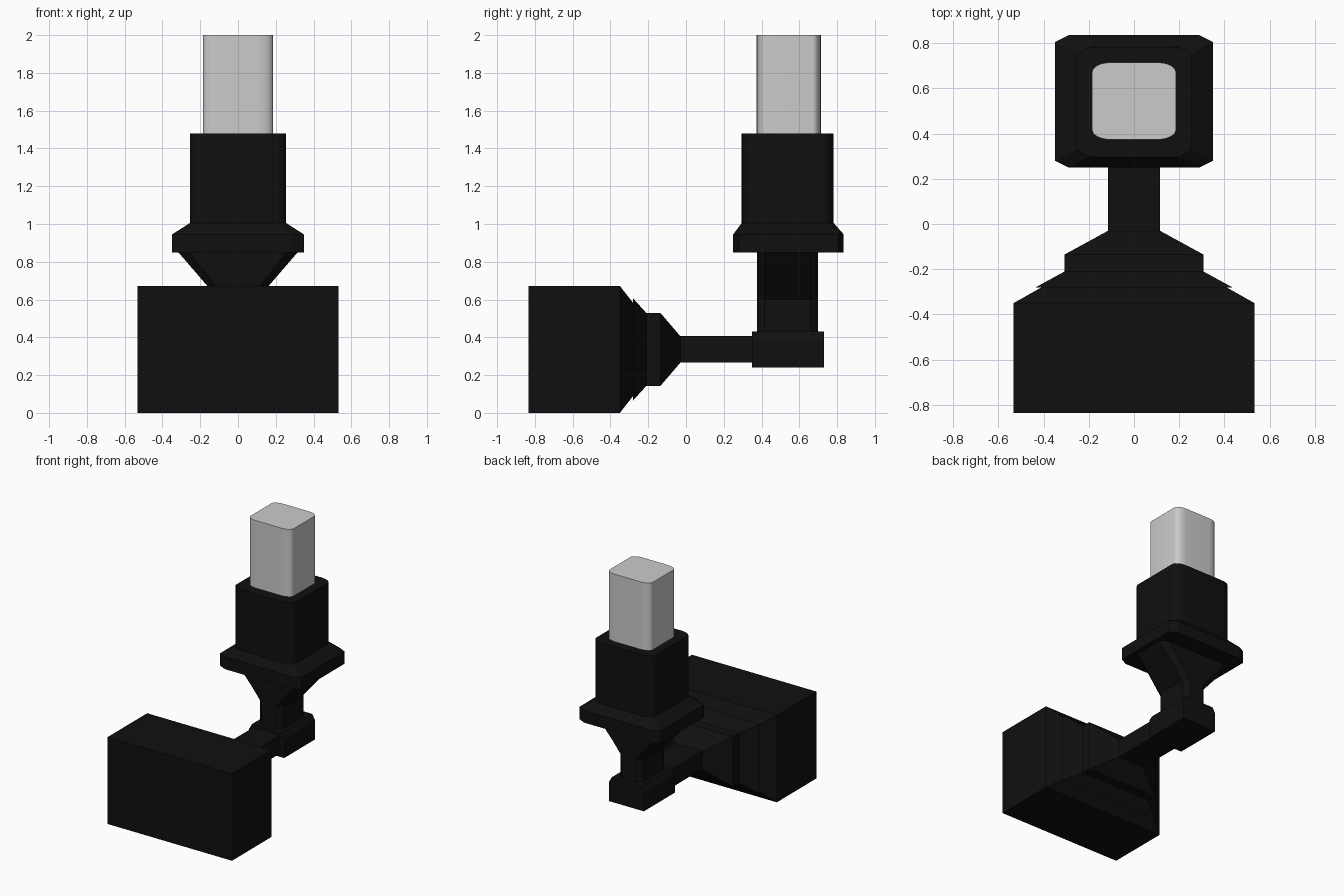
import bpy, bmesh
from math import sin, cos, pi, radians

if "Cube" in bpy.data.objects:
    bpy.data.objects.remove(bpy.data.objects["Cube"])

black = bpy.data.materials.new("black_plastic")
black.diffuse_color = (0.005, 0.005, 0.005, 1)
black.use_nodes = True
black.node_tree.nodes["Principled BSDF"].inputs["Base Color"].default_value = black.diffuse_color


def loft(name, rings, mat=black, smooth=False):
    """Skin equal-length rings of points and cap both ends."""
    bm = bmesh.new()
    vs = [[bm.verts.new(p) for p in r] for r in rings]
    n = len(vs[0])
    for a, b in zip(vs, vs[1:]):
        for i in range(n):
            j = (i + 1) % n
            bm.faces.new((a[i], a[j], b[j], b[i]))
    bm.faces.new(vs[0])
    bm.faces.new(vs[-1])
    bmesh.ops.recalc_face_normals(bm, faces=bm.faces)
    me = bpy.data.meshes.new(name)
    bm.to_mesh(me)
    bm.free()
    ob = bpy.data.objects.new(name, me)
    bpy.context.collection.objects.link(ob)
    if mat:
        me.materials.append(mat)
    if smooth:
        bpy.ops.object.select_all(action='DESELECT')
        ob.select_set(True)
        bpy.context.view_layer.objects.active = ob
        bpy.ops.object.shade_smooth_by_angle(angle=radians(40))
    return ob


def slab(y, hx, hz, zc=0.336):
    """Rectangle across the y axis."""
    return [(sx * hx, y, zc + sz * hz) for sx, sz in ((-1, -1), (1, -1), (1, 1), (-1, 1))]


def plan(z, hx, y0, y1, cx, cy, seg=1):
    """Horizontal rectangle with cut (seg=1) or rounded corners."""
    yc, hy = (y0 + y1) / 2, (y1 - y0) / 2
    pts = []
    for q, (sx, sy) in enumerate(((1, 1), (-1, 1), (-1, -1), (1, -1))):
        for k in range(seg + 1):
            a = (q + k / seg) * pi / 2
            pts.append((sx * (hx - cx) + cx * cos(a), yc + sy * (hy - cy) + cy * sin(a), z))
    return pts


# Front housing with tapered back
loft("housing", [slab(-0.835, 0.533, 0.336), slab(-0.35, 0.533, 0.336), slab(-0.275, 0.40, 0.24)])

# Stepped collar behind the housing, narrowing to the arm
loft("collar", [slab(-0.28, 0.435, 0.27), slab(-0.21, 0.307, 0.193),
                slab(-0.135, 0.307, 0.193), slab(-0.03, 0.115, 0.07)])
loft("arm", [slab(-0.03, 0.115, 0.07), slab(0.36, 0.115, 0.07)])

# Foot block under the post, top side edges cut
profile = [(-0.15, 0.24), (0.15, 0.24), (0.15, 0.385), (0.125, 0.43), (-0.125, 0.43), (-0.15, 0.385)]
loft("foot_block", [[(x, y, z) for x, z in profile] for y in (0.35, 0.73)])

# Post flaring sideways into the flange
loft("post", [plan(0.42, 0.10, 0.375, 0.70, 0.04, 0.04), plan(0.60, 0.10, 0.375, 0.70, 0.04, 0.04),
              plan(0.855, 0.32, 0.375, 0.70, 0.06, 0.04)])

# Flange with sloped shoulder
loft("flange", [plan(0.85, 0.349, 0.25, 0.835, 0.06, 0.03), plan(0.945, 0.349, 0.25, 0.835, 0.06, 0.03),
                plan(1.005, 0.255, 0.295, 0.782, 0.05, 0.03)])

# Sleeve and the metal bar it holds
loft("sleeve", [plan(z, 0.255, 0.295, 0.782, 0.09, 0.05, 6) for z in (1.0, 1.478)], smooth=True)
loft("metal_bar", [plan(z, 0.185, 0.374, 0.714, 0.08, 0.042, 8) for z in (1.40, 2.0)], None, True)
